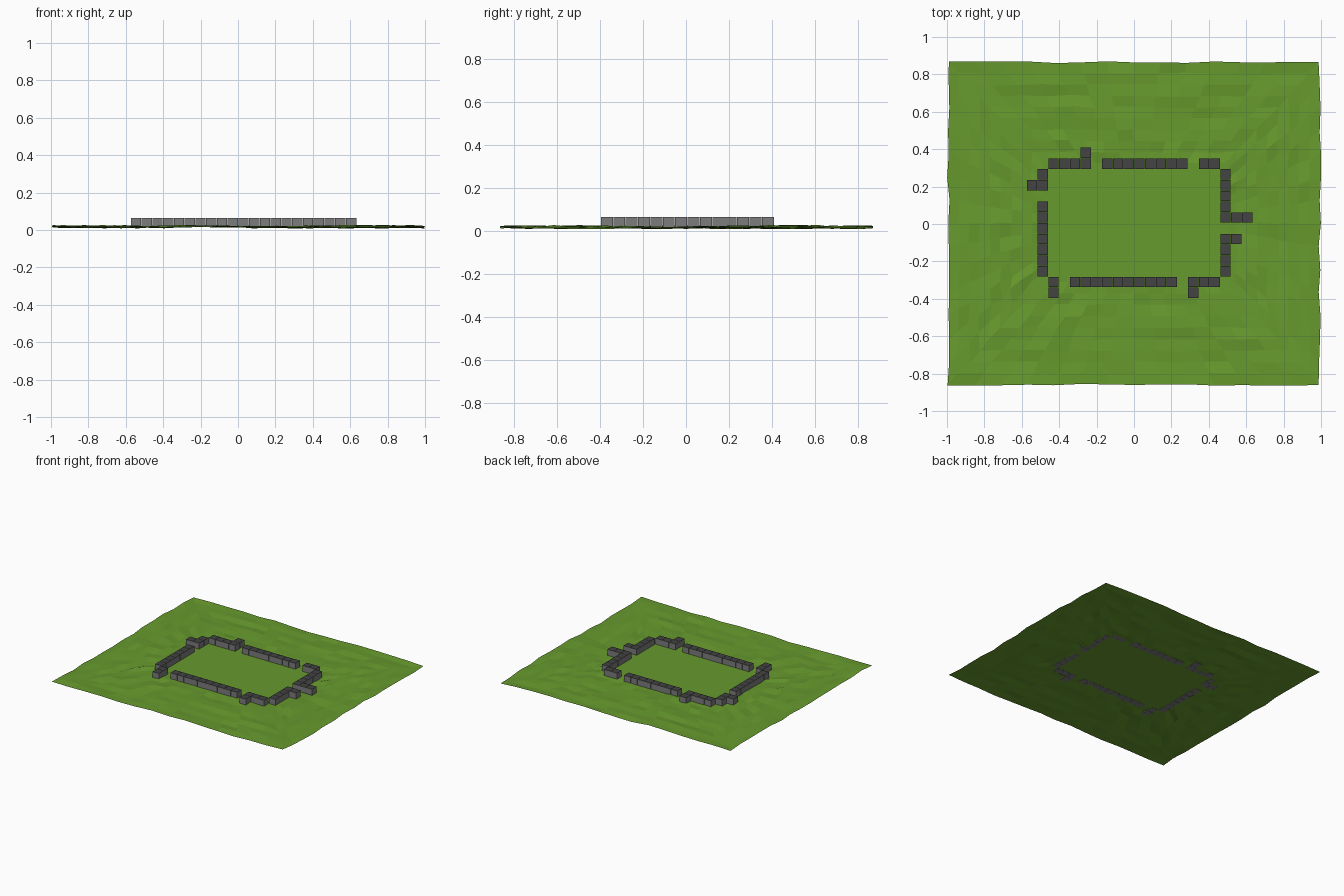
import bpy, bmesh, math, random

if "Cube" in bpy.data.objects:
    bpy.data.objects.remove(bpy.data.objects["Cube"])
random.seed(4)


def material(name, col):
    m = bpy.data.materials.new(name)
    m.diffuse_color = (*col, 1)
    m.use_nodes = True
    m.node_tree.nodes["Principled BSDF"].inputs["Base Color"].default_value = m.diffuse_color
    return m


grass = material("grass_green", (0.136, 0.325, 0.027))
stone_top = material("dark_stone", (0.056, 0.056, 0.058))
stone_side = material("grey_stone", (0.2, 0.2, 0.205))


def add_object(name, bm, mats):
    me = bpy.data.meshes.new(name)
    bm.to_mesh(me)
    bm.free()
    for m in mats:
        me.materials.append(m)
    ob = bpy.data.objects.new(name, me)
    bpy.context.collection.objects.link(ob)
    return ob


# Grass: flat rectangle in the middle, uneven concentric rings around it
N, RINGS, LEVEL = 14, 9, 0.018
INNER = (-0.49, 0.49, -0.31, 0.325)
OUTER = (-0.993, 0.993, -0.86, 0.865)


def rectangle(x0, x1, y0, y1):
    corners = [(x0, y0), (x1, y0), (x1, y1), (x0, y1)]
    pts = []
    for k in range(4):
        a, b = corners[k], corners[(k + 1) % 4]
        for s in range(N):
            t = s / N
            pts.append((a[0] + (b[0] - a[0]) * t, a[1] + (b[1] - a[1]) * t))
    return pts


bm = bmesh.new()
rings = []
for r in range(RINGS + 1):
    t = r / RINGS
    rect = [a + (b - a) * t for a, b in zip(INNER, OUTER)]
    ring = []
    for x, y in rectangle(*rect):
        z = LEVEL
        if r:
            x += random.uniform(-0.007, 0.007)
            y += random.uniform(-0.005, 0.005)
            z += random.uniform(-0.006, 0.006) + 0.004 * math.sin(7 * x + 5 * y)
        ring.append(bm.verts.new((x, y, z)))
    rings.append(ring)
bm.faces.new(rings[0])
for a, b in zip(rings, rings[1:]):
    for k in range(len(a)):
        j = (k + 1) % len(a)
        bm.faces.new((a[k], b[k], b[j], a[j]))
for f in bm.faces:
    f.normal_update()
    if f.normal.z < 0:
        f.normal_flip()
add_object("grass_field", bm, [grass])

# Ruined stone wall: plan of blocks, top row is the back
PLAN = [
    ".....#...............",
    "..####.########.##...",
    ".#................#..",
    "##................#..",
    "..................#..",
    ".#................#..",
    ".#................###",
    ".#...................",
    ".#................##.",
    ".#................#..",
    ".#................#..",
    ".#................#..",
    "..#.##########.###...",
    "..#............#.....",
]
STEP, SIZE, BASE, TOP = 0.0575, 0.0555, 0.017, 0.064
bm = bmesh.new()
for row, line in enumerate(PLAN):
    for col, ch in enumerate(line):
        if ch != "#":
            continue
        x = -0.488 + STEP * (col - 1)
        y = -0.31 + STEP * (12 - row)
        vs = bmesh.ops.create_cube(bm, size=1)["verts"]
        for v in vs:
            v.co.x = x + v.co.x * SIZE
            v.co.y = y + v.co.y * SIZE
            v.co.z = TOP if v.co.z > 0 else BASE
for f in bm.faces:
    f.normal_update()
    f.material_index = 0 if f.normal.z > 0.5 else 1
add_object("stone_wall_blocks", bm, [stone_top, stone_side])
